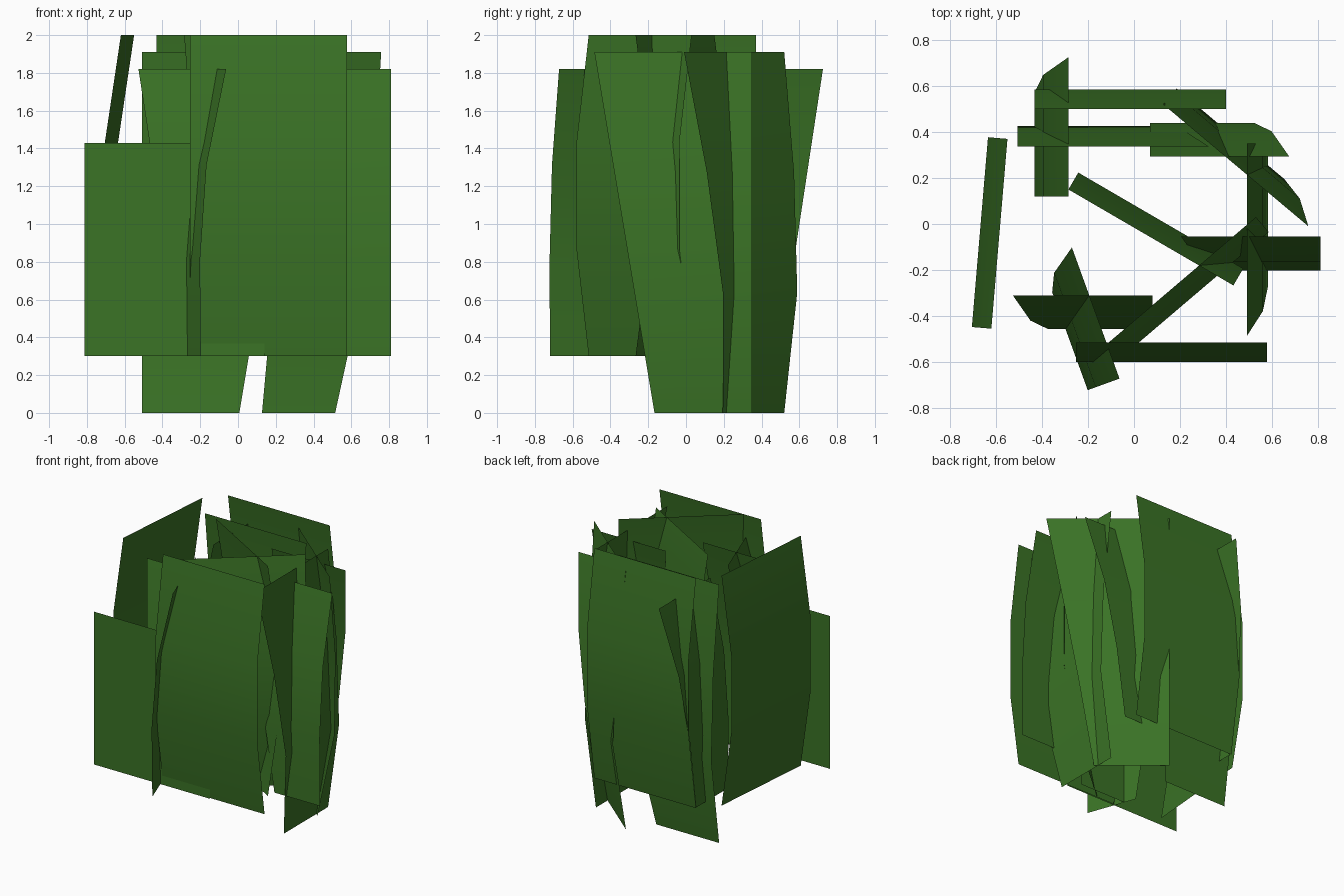
import bpy
from mathutils import Vector

if "Cube" in bpy.data.objects:
    bpy.data.objects.remove(bpy.data.objects["Cube"])

green = bpy.data.materials.new("leaf green")
green.diffuse_color = (0.043, 0.172, 0.019, 1)
green.use_nodes = True
green.node_tree.nodes["Principled BSDF"].inputs["Base Color"].default_value = green.diffuse_color


def card(name, a, b, zs, bulge, shrink):
    """Bent sheet. a = top of the upright edge, b = top of the other edge,
    bulge = sideways offset per row, shrink = how much edge b is drawn in per row."""
    a, b = Vector((*a, 0)), Vector((*b, 0))
    d = (b - a).normalized()
    n = Vector((-d.y, d.x, 0))
    verts, faces = [], []
    for i, (z, off) in enumerate(zip(zs, bulge)):
        up = Vector((0, 0, z))
        verts += [a + n * off + up, b + n * off - d * shrink * i + up]
        if i:
            k = 2 * i
            faces.append((k - 2, k - 1, k + 1, k))
    me = bpy.data.meshes.new(name)
    me.from_pydata(verts, [], faces)
    me.polygons.foreach_set("use_smooth", [True] * len(faces))
    me.materials.append(green)
    me.update()
    ob = bpy.data.objects.new(name, me)
    bpy.context.collection.objects.link(ob)


def rows(top, bottom):
    return [top + (bottom - top) * i / 3 for i in range(4)]


# tall straight-sided blades, bowed in the middle
tall = [((-0.62, -0.455), (-0.55, 0.37)),
        ((0.578, -0.515), (-0.253, -0.515)),
        ((-0.432, 0.5), (0.40, 0.5)),
        ((-0.285, 0.15), (0.432, -0.267)),
        ((0.53, 0.03), (-0.11, -0.515))]
for i, (a, b) in enumerate(tall):
    card(f"tall_blade_{i + 1}", a, b, rows(2.0, 0.3), (0, 0.085, 0.085, 0), 0)

# short tapered blades, leaning over at the top
short = [((0.07, 0.293), (0.675, 0.293)),
         ((-0.285, 0.12), (-0.285, 0.725)),
         ((-0.063, -0.672), (-0.27, -0.102)),
         ((0.08, -0.31), (-0.527, -0.31)),
         ((0.81, -0.055), (0.205, -0.055))]
for i, (a, b) in enumerate(short):
    card(f"short_blade_{i + 1}", a, b, rows(1.82, 0.3), (0, 0.11, 0.147, 0.142), 0.077)

# wide tapered blades reaching the ground
wide = [((0.127, 0.52), (0.758, -0.01)),
        ((0.492, 0.35), (0.492, -0.485)),
        ((-0.507, 0.337), (0.325, 0.337))]
for i, (a, b) in enumerate(wide):
    card(f"wide_blade_{i + 1}", a, b, rows(1.91, 0.0), (0, 0.068, 0.09, 0), 0.106)

# flat upright sheet at the front left
card("flat_blade", (0.14, -0.525), (-0.812, -0.525), rows(1.43, 0.3), (0, 0, 0, 0), 0)
